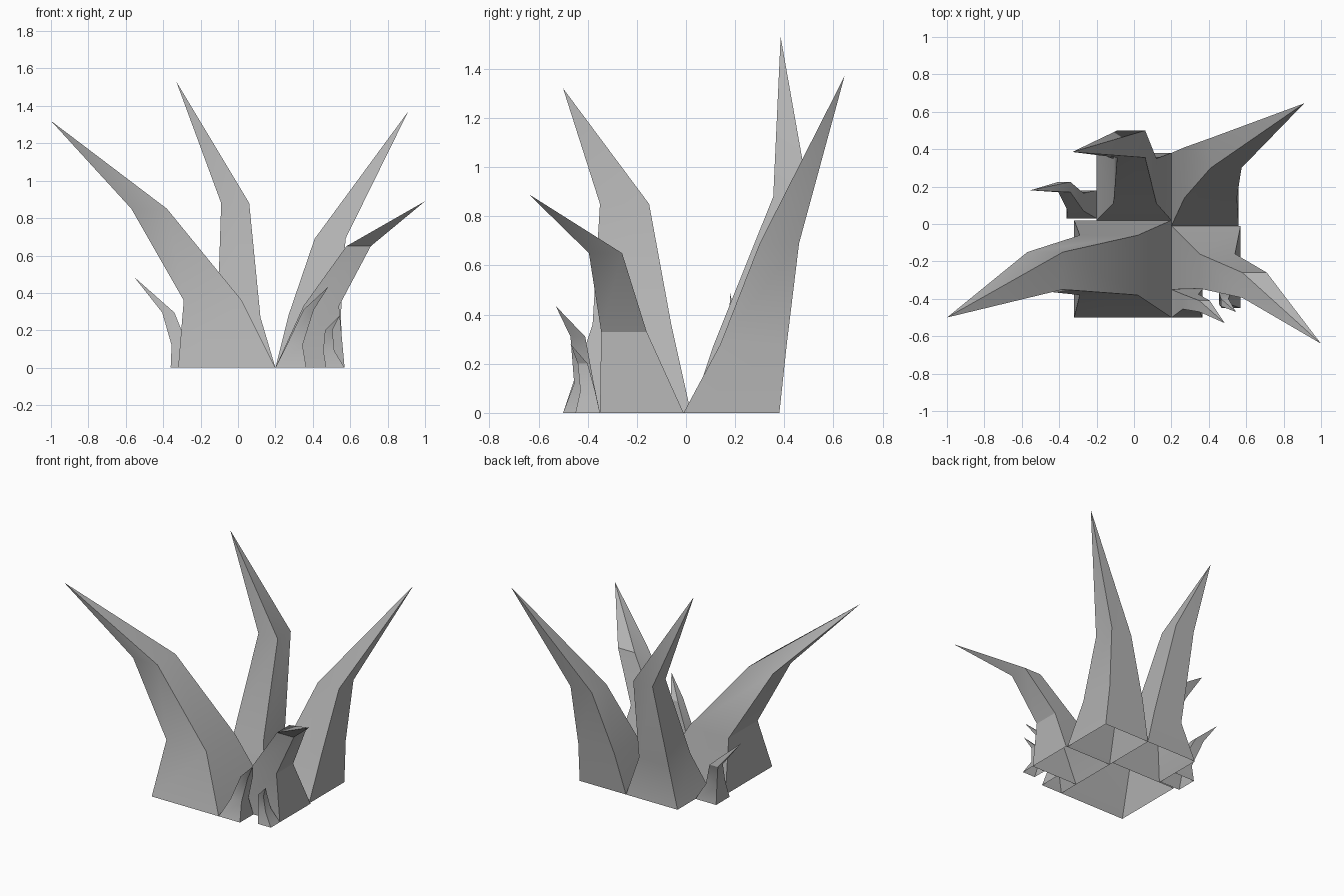
import bpy
import bmesh

cube = bpy.data.objects.get("Cube")
if cube:
    bpy.data.objects.remove(cube, do_unlink=True)

GREY = (0.45, 0.45, 0.45, 1)
mat = bpy.data.materials.new("stone grey")
mat.use_nodes = True
mat.diffuse_color = GREY
mat.node_tree.nodes["Principled BSDF"].inputs["Base Color"].default_value = GREY


def spike(name, rings, tip):
    """Four-sided open-bottomed spike; each ring is (x0, x1, y0, y1, z)."""
    bm = bmesh.new()
    loops = []
    for x0, x1, y0, y1, z in rings:
        corners = ((x0, y0), (x1, y0), (x1, y1), (x0, y1))
        loops.append([bm.verts.new((x, y, z)) for x, y in corners])
    for low, high in zip(loops, loops[1:]):
        for i in range(4):
            j = (i + 1) % 4
            bm.faces.new((low[i], low[j], high[j], high[i]))
    point = bm.verts.new(tip)
    for i in range(4):
        bm.faces.new((loops[-1][i], loops[-1][(i + 1) % 4], point))
    mesh = bpy.data.meshes.new(name)
    bm.to_mesh(mesh)
    bm.free()
    mesh.materials.append(mat)
    obj = bpy.data.objects.new(name, mesh)
    bpy.context.collection.objects.link(obj)
    bpy.ops.object.select_all(action="DESELECT")
    obj.select_set(True)
    bpy.context.view_layer.objects.active = obj
    bpy.ops.object.shade_smooth_by_angle()


# Four large spikes
spike("front_right_spike",
      [(-.32, .2, -.5, .02, 0), (-.29, .02, -.38, -.06, .36),
       (-.57, -.38, -.35, -.15, .85)], (-1, -.5, 1.32))
spike("back_centre_spike",
      [(-.2, .2, .02, .38, 0), (-.11, .12, .11, .35, .27),
       (-.09, .06, .355, .5, .88)], (-.33, .385, 1.53))
spike("back_left_spike",
      [(.2, .56, -.01, .38, 0), (.27, .55, .14, .41, .28),
       (.41, .575, .3, .46, .69)], (.91, .645, 1.37))
spike("front_left_spike",
      [(.2, .57, -.35, -.01, 0), (.35, .54, -.345, -.16, .33),
       (.58, .71, -.395, -.26, .65)], (1, -.64, .89))

# Three small shoots around the base
spike("right_shoot",
      [(-.36, -.2, .03, .18, 0), (-.355, -.27, .07, .165, .12),
       (-.405, -.34, .17, .225, .295)], (-.555, .18, .485))
spike("front_shoot",
      [(.2, .365, -.5, -.35, 0), (.26, .345, -.455, -.375, .12),
       (.35, .405, -.47, -.41, .31)], (.485, -.53, .435))
spike("left_shoot",
      [(.47, .57, -.45, -.35, 0), (.455, .515, -.43, -.37, .09),
       (.465, .505, -.44, -.4, .2)], (.545, -.47, .28))
